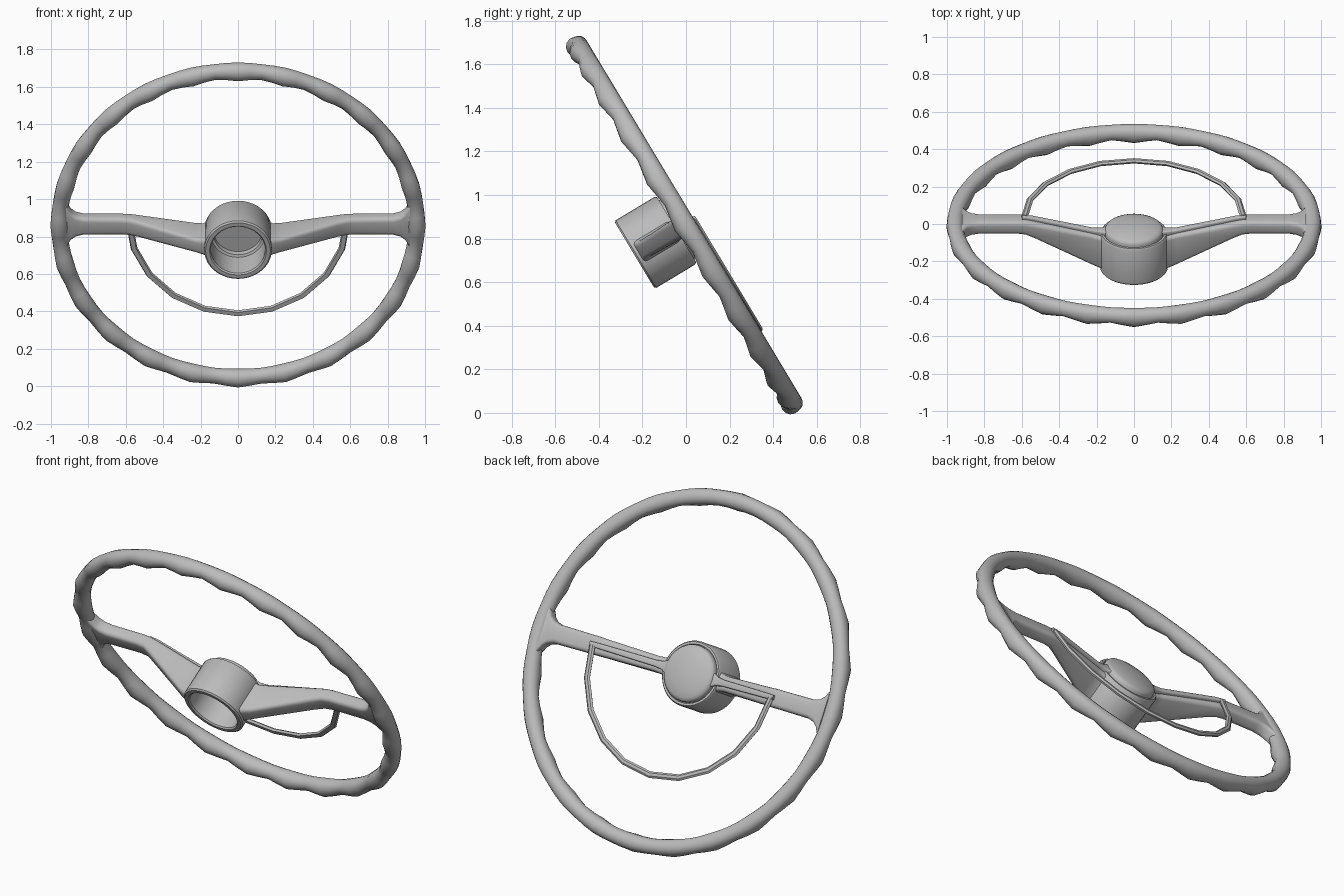
import bpy, bmesh
from math import sin, cos, pi, radians
from mathutils import Matrix

cube = bpy.data.objects.get("Cube")
if cube:
    bpy.data.objects.remove(cube, do_unlink=True)

grey = bpy.data.materials.new("satin grey")
grey.use_nodes = True
GREY = (0.5, 0.5, 0.5, 1)
grey.diffuse_color = GREY
grey.node_tree.nodes["Principled BSDF"].inputs["Base Color"].default_value = GREY

# Parts are built upright (x across, y towards the driver, z up the wheel), then tilted
TILT = Matrix.Translation((0, 0, 0.867)) @ Matrix.Rotation(radians(31), 4, 'X')


def loft(name, rings, closed=False, caps=True, angle=40, mirror=False):
    """Skin a list of equal-sized rings of points."""
    bm = bmesh.new()
    vs = [[bm.verts.new(p) for p in ring] for ring in rings]
    n = len(vs[0])
    for i in range(len(vs) if closed else len(vs) - 1):
        a, b = vs[i], vs[(i + 1) % len(vs)]
        for j in range(n):
            k = (j + 1) % n
            bm.faces.new((a[j], a[k], b[k], b[j]))
    if caps and not closed:
        bm.faces.new(vs[0])
        bm.faces.new(vs[-1])
    bmesh.ops.remove_doubles(bm, verts=bm.verts, dist=1e-5)
    bmesh.ops.recalc_face_normals(bm, faces=bm.faces)
    mesh = bpy.data.meshes.new(name)
    bm.to_mesh(mesh)
    bm.free()
    mesh.materials.append(grey)
    ob = bpy.data.objects.new(name, mesh)
    bpy.context.collection.objects.link(ob)
    ob.matrix_world = TILT
    if mirror:
        ob.modifiers.new("mirror", 'MIRROR').use_mirror_merge = False
    bpy.ops.object.select_all(action='DESELECT')
    ob.select_set(True)
    bpy.context.view_layer.objects.active = ob
    bpy.ops.object.shade_smooth_by_angle(angle=radians(angle))
    return ob


def rounded_section(x, lo, hi, h, r):
    """Rounded rectangle across x, from depth lo to hi and height -h to h."""
    pts = []
    for q, (sy, sz) in enumerate([(1, 1), (-1, 1), (-1, -1), (1, -1)]):
        cy = (hi - r) if sy > 0 else (lo + r)
        for s in range(4):
            a = (q + s / 3) * pi / 2
            pts.append((x, cy + r * cos(a), sz * (h - r) + r * sin(a)))
    return pts


# Rim with finger grips on the column side
STEPS, SIDES, MAJOR, TUBE = 96, 16, 0.955, 0.043
rim = []
for i in range(STEPS):
    a = 2 * pi * i / STEPS
    bump = 0.5 + 0.5 * cos(24 * a)
    ring = []
    for j in range(SIDES):
        b = 2 * pi * j / SIDES
        grip = max(0, -sin(b)) * (0.020 * bump - 0.003)
        swell = 0.003 * bump * abs(cos(b))
        t = TUBE + grip + swell
        rad = MAJOR + t * cos(b)
        ring.append((rad * sin(a), t * sin(b), rad * cos(a)))
    rim.append(ring)
loft("rim", rim, closed=True, angle=60)

# Spokes: deep at the hub, cranked, flared into the rim
spoke = [(0.155, -0.262, -0.055, 0.062, 0.02), (0.185, -0.252, -0.057, 0.047, 0.02),
         (0.23, -0.232, -0.046, 0.043, 0.02), (0.53, -0.068, 0.026, 0.049, 0.022),
         (0.58, -0.044, 0.036, 0.051, 0.022), (0.63, -0.038, 0.038, 0.051, 0.022),
         (0.83, -0.038, 0.038, 0.053, 0.022), (0.87, -0.038, 0.038, 0.065, 0.022),
         (0.895, -0.037, 0.037, 0.087, 0.022), (0.92, -0.034, 0.034, 0.135, 0.022)]
loft("spokes", [rounded_section(*s) for s in spoke], mirror=True)

# Hub: hollow sleeve, open on the column side
SPIN = 40


def lathe(name, profile):
    rings = [[(r * cos(2 * pi * k / SPIN), y, r * sin(2 * pi * k / SPIN))
              for k in range(SPIN)] for r, y in profile]
    return loft(name, rings, angle=35)


lathe("hub", [(0.13, -0.07), (0.132, -0.1), (0.145, -0.105), (0.145, -0.268),
              (0.152, -0.276), (0.173, -0.276), (0.181, -0.268), (0.181, -0.06),
              (0.174, -0.05), (0.162, -0.05), (0.16, -0.062)])

# Domed horn button
lathe("horn_button", [(0.157, -0.065), (0.157, -0.038), (0.150, -0.026), (0.135, -0.019),
                      (0.1, -0.009), (0.05, -0.003), (0.015, -0.001)])

# Horn ring: faceted half hoop below the spokes
hoop = []
for i in range(11):
    a = pi * i / 10
    hoop.append([(r * cos(a), y, -r * sin(a))
                 for r, y in [(0.572, 0.034), (0.596, 0.034), (0.602, 0.046),
                              (0.592, 0.055), (0.576, 0.055), (0.566, 0.046)]])
loft("horn_ring", hoop, angle=30)

# Horn bars lying along the spokes, widening at the button
bar = [(0.14, -0.07, -0.03, 0.042, 0.008), (0.175, -0.07, -0.034, 0.024, 0.008),
       (0.22, -0.06, -0.03, 0.018, 0.008), (0.54, 0.02, 0.046, 0.015, 0.008),
       (0.6, 0.032, 0.055, 0.013, 0.008)]
loft("horn_bars", [rounded_section(*s) for s in bar], mirror=True)
